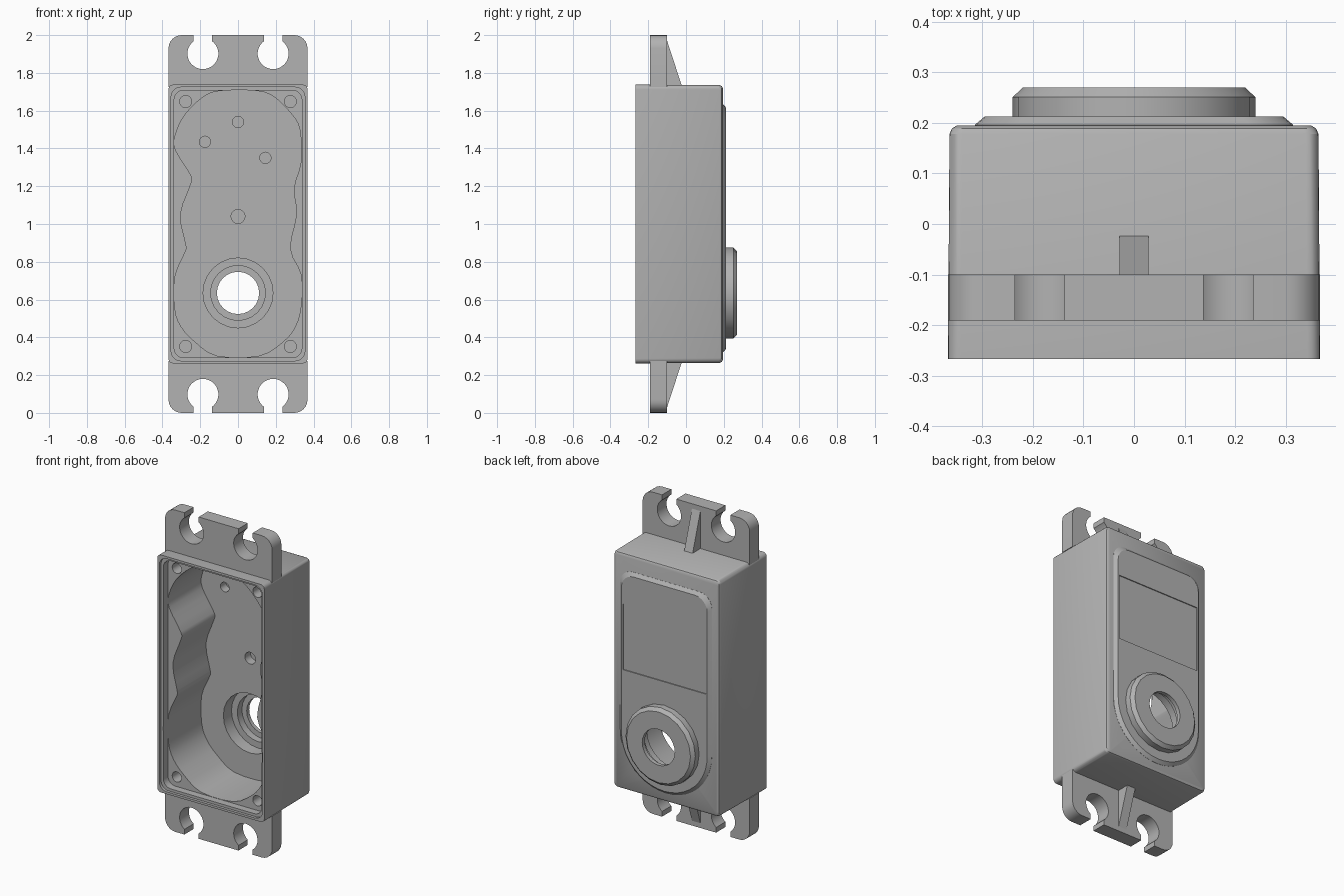
import bpy, bmesh
from math import sin, cos, radians, asin, degrees

cube = bpy.data.objects.get("Cube")
if cube:
    bpy.data.objects.remove(cube, do_unlink=True)

grey = bpy.data.materials.new("plain grey")
grey.use_nodes = True
COLOUR = (0.45, 0.45, 0.45, 1)
grey.diffuse_color = COLOUR
grey.node_tree.nodes["Principled BSDF"].inputs["Base Color"].default_value = COLOUR


def arc(cx, cz, r, start, end, steps):
    angles = [radians(start + (end - start) * i / steps) for i in range(steps + 1)]
    return [(cx + r * cos(a), cz + r * sin(a)) for a in angles]


def circle(cx, cz, r, sides=24):
    return arc(cx, cz, r, 0, 360, sides)[:-1]


def rounded_rect(half_x, half_z, r, steps=5):
    """Rounded rectangle centred on the middle of the case."""
    pts = []
    for sx, sz, start in ((1, 1, 0), (-1, 1, 90), (-1, -1, 180), (1, -1, 270)):
        pts += arc(sx * (half_x - r), 1 + sz * (half_z - r), r, start, start + 90, steps)
    return pts


def smooth_loop(pts, steps=3):
    """Closed spline through the points."""
    out, n = [], len(pts)
    for i in range(n):
        a, b, c, d = (pts[(i + k) % n] for k in (-1, 0, 1, 2))
        for s in range(steps):
            t = s / steps
            out.append(tuple(
                0.5 * (2 * q + (r - p) * t + (2 * p - 5 * q + 4 * r - w) * t * t
                       + (3 * q - p - 3 * r + w) * t ** 3)
                for p, q, r, w in zip(a, b, c, d)))
    return out


def loft(name, rings, axis="y"):
    """Solid through (profile, position) rings along an axis."""
    bm = bmesh.new()
    loops = []
    for pts, t in rings:
        loops.append([bm.verts.new((a, t, b) if axis == "y" else (t, a, b)) for a, b in pts])
    for low, high in zip(loops, loops[1:]):
        n = len(low)
        for i in range(n):
            j = (i + 1) % n
            bm.faces.new((low[i], low[j], high[j], high[i]))
    bm.faces.new(loops[0])
    bm.faces.new(loops[-1])
    bmesh.ops.recalc_face_normals(bm, faces=bm.faces)
    mesh = bpy.data.meshes.new(name)
    bm.to_mesh(mesh)
    bm.free()
    mesh.materials.append(grey)
    obj = bpy.data.objects.new(name, mesh)
    bpy.context.collection.objects.link(obj)
    return obj


def cut(obj, cutters):
    bpy.context.view_layer.objects.active = obj
    for cutter in cutters:
        mod = obj.modifiers.new("cut", "BOOLEAN")
        mod.operation = "DIFFERENCE"
        mod.solver = "EXACT"
        mod.object = cutter
        bpy.ops.object.modifier_apply(modifier=mod.name)


# Case with a slight draft and rounded back edge
case = loft("case", [
    (rounded_rect(0.368, 0.738, 0.025), -0.267),
    (rounded_rect(0.365, 0.735, 0.025), 0.178),
    (rounded_rect(0.36, 0.73, 0.025), 0.189),
    (rounded_rect(0.35, 0.72, 0.02), 0.195)])

# Raised plate on the back: rounded top, bottom follows the shaft boss
SHAFT_Z = 0.635


def plate_outline(w, top):
    r = 0.085
    return (arc(w - r, top - r, r, 0, 90, 6) + arc(r - w, top - r, r, 90, 180, 6)
            + arc(0, SHAFT_Z, w, 180, 360, 20))


plate = loft("back_plate", [
    (plate_outline(0.315, 1.635), 0.185),
    (plate_outline(0.315, 1.635), 0.196),
    (plate_outline(0.295, 1.615), 0.213)])

# Shaft boss
boss = loft("shaft_boss", [
    (circle(0, SHAFT_Z, 0.24, 20), 0.205),
    (circle(0, SHAFT_Z, 0.24, 20), 0.251),
    (circle(0, SHAFT_Z, 0.22, 20), 0.27)])

# Stepped bore through the back
bore = [loft("bore_cutter", [(circle(0, SHAFT_Z, r), y0), (circle(0, SHAFT_Z, r), y1)])
        for r, y0, y1 in ((0.185, 0.05, 0.2), (0.145, 0.04, 0.245), (0.112, 0.03, 0.3))]

# Front lip recesses and the wavy inner cavity
lip = []
for half_x, half_z, r, depth in ((0.354, 0.724, 0.05, -0.25), (0.338, 0.708, 0.05, -0.205)):
    shape = rounded_rect(half_x, half_z, r)
    lip.append(loft("lip_cutter", [(shape, -0.3), (shape, depth)]))

left_wall = [(-.09, 1.705), (-.18, 1.675), (-.28, 1.58), (-.332, 1.47), (-.33, 1.39),
             (-.25, 1.26), (-.25, 1.21), (-.305, 1.05), (-.275, .89), (-.28, .85),
             (-.334, .72), (-.334, .55), (-.3, .455), (-.227, .376), (-.11, .302)]
right_wall = [(.11, .302), (.238, .376), (.305, .46), (.334, .57), (.334, .73),
              (.275, .87), (.31, 1.05), (.296, 1.19), (.334, 1.33), (.327, 1.5),
              (.285, 1.58), (.195, 1.67), (.1, 1.705)]
cavity_shape = smooth_loop(left_wall + right_wall)
cavity = loft("cavity_cutter", [(cavity_shape, -0.31), (cavity_shape, 0.12)])

# Corner screw holes and gear pin holes
holes = []
for x in (-0.277, 0.277):
    for z in (0.352, 1.648):
        holes.append((x, z, 0.032, -0.25, 0.05))
for x, z, r in ((0, 1.54, 0.03), (-0.175, 1.435, 0.03), (0.145, 1.35, 0.03), (0, 1.04, 0.037)):
    holes.append((x, z, r, 0.05, 0.175))
pins = [loft("hole_cutter", [(circle(x, z, r, 16), y0), (circle(x, z, r, 16), y1)])
        for x, z, r, y0, y1 in holes]

# Shallow label recess
label_shape = [(-0.285, 1.02), (0.285, 1.02), (0.285, 1.43), (-0.285, 1.43)]
label = loft("label_cutter", [(label_shape, 0.207), (label_shape, 0.25)])

cut(case, lip + [cavity] + pins + bore)
cut(plate, bore + [label])
cut(boss, bore)
for helper in lip + [cavity, label] + pins + bore:
    bpy.data.objects.remove(helper, do_unlink=True)

# Mounting tabs with open screw slots, and their ribs
SLOT_X, SLOT_R = 0.186, 0.082
gap = degrees(asin(0.049 / SLOT_R))
half = ([(SLOT_X - 0.049, 2)]
        + arc(SLOT_X, 1.902, SLOT_R, 90 + gap, 450 - gap, 24)
        + [(SLOT_X + 0.049, 2)]
        + arc(0.298, 1.93, 0.07, 90, 0, 6) + [(0.368, 1.725)])
tab_shape = half + [(-x, z) for x, z in reversed(half)]
rib_shape = [(-0.12, 1.725), (-0.02, 1.725), (-0.1, 1.97), (-0.12, 1.97)]
for side, flip in (("top", False), ("bottom", True)):
    tab, rib = ([(a, 2 - b if flip else b) for a, b in s] for s in (tab_shape, rib_shape))
    loft(side + "_tab", [(tab, -0.191), (tab, -0.1)])
    loft(side + "_rib", [(rib, -0.029), (rib, 0.029)], axis="x")

# Smooth round surfaces, keep edges sharp
bpy.ops.object.select_all(action="DESELECT")
for obj in bpy.context.collection.objects:
    if obj.type == "MESH" and obj.data.materials and obj.data.materials[0] == grey:
        obj.select_set(True)
        bpy.context.view_layer.objects.active = obj
bpy.ops.object.shade_smooth_by_angle(angle=radians(30))
